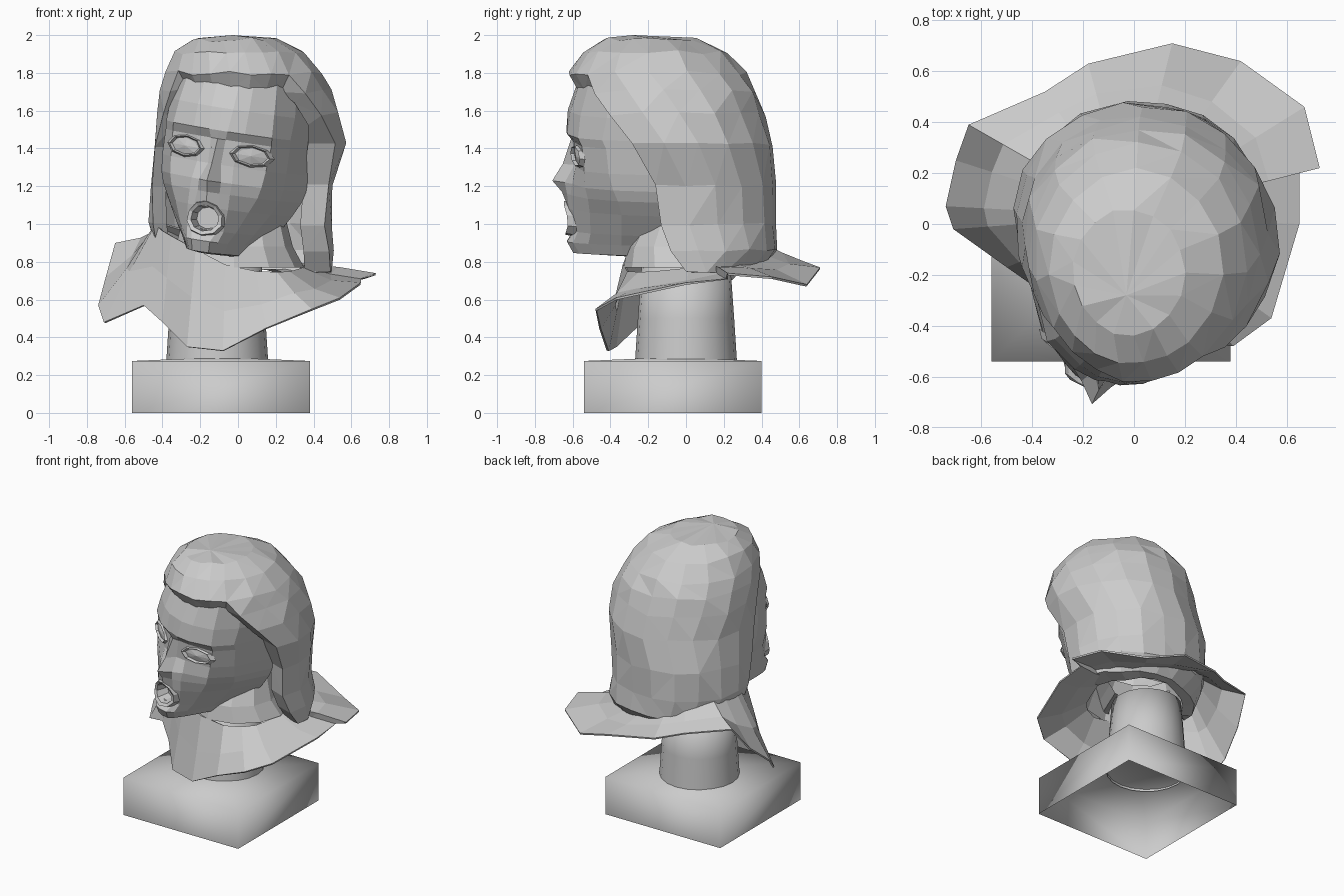
import bpy, bmesh, math, random
from mathutils import Vector

if "Cube" in bpy.data.objects:
    bpy.data.objects.remove(bpy.data.objects["Cube"])

random.seed(4)
stone = bpy.data.materials.new("stone_grey")
stone.diffuse_color = (0.6, 0.6, 0.6, 1)
stone.use_nodes = True
stone.node_tree.nodes["Principled BSDF"].inputs["Base Color"].default_value = stone.diffuse_color


def finish(name, bm, smooth=False):
    bmesh.ops.remove_doubles(bm, verts=bm.verts, dist=0.0005)
    bmesh.ops.recalc_face_normals(bm, faces=bm.faces)
    for f in bm.faces:
        f.smooth = smooth
    me = bpy.data.meshes.new(name)
    bm.to_mesh(me)
    bm.free()
    me.materials.append(stone)
    ob = bpy.data.objects.new(name, me)
    bpy.context.collection.objects.link(ob)
    return ob


def loft(bm, rings, closed=True):
    """Join equal rings of points with quads; returns the vertex rings."""
    vr = [[bm.verts.new(p) for p in r] for r in rings]
    n = len(vr[0])
    for a, b in zip(vr, vr[1:]):
        for j in range(n if closed else n - 1):
            k = (j + 1) % n
            bm.faces.new((a[j], a[k], b[k], b[j]))
    return vr


def fan(bm, ring, tip):
    t = bm.verts.new(tip)
    for j in range(len(ring)):
        bm.faces.new((ring[j], ring[(j + 1) % len(ring)], t))


def oval(cx, cy, rx, ry, z, n):
    return [(cx + rx * math.cos(2 * math.pi * i / n),
             cy + ry * math.sin(2 * math.pi * i / n), z) for i in range(n)]


# Square hollow plinth with a faintly domed top
bm = bmesh.new()
sq = [(-0.56, -0.54), (0.38, -0.54), (0.38, 0.40), (-0.56, 0.40)]
r = loft(bm, [[(x, y, 0) for x, y in sq], [(x, y, 0.275) for x, y in sq]])
fan(bm, r[1], (-0.09, -0.07, 0.295))
finish("plinth", bm, True)

# Round post carrying the bust
bm = bmesh.new()
r = loft(bm, [oval(-0.11, 0, 0.27, 0.27, 0.27, 20), oval(-0.11, 0, 0.255, 0.255, 0.5, 20),
              oval(-0.11, 0, 0.235, 0.235, 0.78, 20)])
bm.faces.new(r[-1])
finish("post", bm, True)

# Neck under the jaw, flaring into the shawl
bm = bmesh.new()
loft(bm, [oval(-0.02, -0.02, 0.27, 0.20, 1.04, 12), oval(-0.02, -0.03, 0.31, 0.28, 0.88, 12),
          oval(-0.02, 0.0, 0.37, 0.33, 0.77, 12)])
finish("neck", bm)

# Shawl spreading from the neck to an uneven hem
hem = [(-0.08, -0.42, 0.33), (0.15, -0.46, 0.45), (0.39, -0.48, 0.55), (0.54, -0.37, 0.61),
       (0.65, 0.0, 0.69), (0.65, 0.21, 0.71), (0.73, 0.22, 0.74), (0.67, 0.46, 0.72),
       (0.42, 0.64, 0.68), (0.15, 0.71, 0.77), (-0.18, 0.63, 0.80), (-0.35, 0.52, 0.84),
       (-0.65, 0.39, 0.90), (-0.70, 0.25, 0.72), (-0.74, 0.07, 0.57), (-0.71, -0.02, 0.48),
       (-0.50, -0.17, 0.57), (-0.40, -0.24, 0.48), (-0.27, -0.38, 0.35)]
centre = Vector((-0.02, 0.03, 0))
inner, middle = [], []
for p in hem:
    d = (Vector((p[0], p[1], 0)) - centre).normalized()
    q = centre + d * (0.36 + 0.06 * max(0, -d.x))
    q.z = 0.81 - (0.19 if d.x < 0 else 0.04) * d.x + 0.05 * d.y
    m = q.lerp(Vector(p), 0.5)
    m.z += random.uniform(-0.03, 0.015)
    inner.append(q)
    middle.append(m)
bm = bmesh.new()
loft(bm, [inner, middle, hem])
shawl = finish("shawl", bm)
mod = shawl.modifiers.new("thickness", "SOLIDIFY")
mod.thickness = 0.012

# Turned and tilted frame of the face: u = sideways, d = forward, h = height
ROLL, YAW = math.radians(9), math.radians(12)


def face_pt(u, d, h):
    x = u * math.cos(ROLL) + (h - 1.2) * math.sin(ROLL)
    z = 1.2 + (h - 1.2) * math.cos(ROLL) - u * math.sin(ROLL)
    return (-0.045 + x * math.cos(YAW) - d * math.sin(YAW),
            -0.12 - d * math.cos(YAW) - x * math.sin(YAW), z)


# Face: each row is height, midline depth, then (sideways, depth) pairs to the cheek
rows = [(1.80, .42, .06, .42, .13, .40, .24, .33, .32, .20),
        (1.62, .49, .06, .49, .14, .46, .26, .38, .34, .22),
        (1.50, .50, .05, .505, .14, .48, .27, .395, .34, .25),
        (1.455, .49, .04, .475, .12, .45, .27, .375, .34, .23),
        (1.32, .54, .035, .47, .10, .45, .26, .37, .34, .22),
        (1.23, .60, .06, .52, .11, .47, .25, .37, .335, .20),
        (1.17, .55, .06, .51, .11, .48, .235, .36, .32, .18),
        (1.09, .52, .07, .50, .11, .47, .20, .36, .28, .17),
        (0.97, .49, .07, .47, .10, .45, .15, .37, .21, .19),
        (0.91, .53, .05, .52, .085, .48, .12, .39, .17, .20),
        (0.85, .50, .045, .49, .07, .45, .10, .36, .14, .20),
        (0.84, .38, .03, .36, .05, .30, .08, .24, .12, .14)]
grid = []
for h, d0, *pairs in rows:
    half = list(zip(pairs[::2], pairs[1::2]))
    half.append((half[-1][0] + 0.06, -0.09))
    line = [(-u, d) for u, d in reversed(half)] + [(0, d0)] + half
    grid.append([face_pt(u, d, h) for u, d in line])
bm = bmesh.new()
vr = loft(bm, grid, closed=False)
# Opening for the mouth, either side of the midline
hole = {v for row in vr[7:9] for v in row[4:7]}
bmesh.ops.delete(bm, geom=[f for f in bm.faces if set(f.verts) <= hole], context="FACES")
finish("face", bm)

# Open mouth with raised lips and a deep inside
bm = bmesh.new()
rings = []
for s, d in ((1.0, .485), (0.9, .54), (0.7, .525), (0.58, .43)):
    ring = []
    for i in range(10):
        a = math.tau * i / 10 + math.pi / 2
        v = 0.1 * s * math.sin(a)
        u = 0.108 * s * math.cos(a) * (1 - v)
        ring.append(face_pt(u, d - 4 * u * u, 1.03 + v))
    rings.append(ring)
bm.faces.new(loft(bm, rings)[-1])
finish("mouth", bm)

# Almond eyes with lids
for side, name in ((-1, "eye_left"), (1, "eye_right")):
    bm = bmesh.new()
    rings = []
    for s, out in ((1.2, -0.005), (1.0, 0.022), (0.86, 0.004)):
        ring = []
        for i in range(8):
            a = math.tau * i / 8
            u = 0.18 + 0.095 * s * math.cos(a)
            ring.append(face_pt(side * u, 0.45 - (u - 0.1) * 0.47 + out,
                                1.39 + 0.052 * s * math.sin(a)))
        rings.append(ring)
    fan(bm, loft(bm, rings)[-1], face_pt(side * 0.18, 0.43, 1.39))
    finish(name, bm)

# Hair: height, centre x, half width, front y, back y, hairline y
hair = [(1.975, -.02, .22, -.44, .06, -.36), (1.91, .01, .34, -.55, .22, -.47),
        (1.80, .03, .42, -.62, .33, -.53), (1.70, .04, .455, -.615, .38, -.48),
        (1.58, .05, .49, -.60, .42, -.40), (1.42, .06, .51, -.60, .46, -.29),
        (1.20, .02, .49, -.45, .48, -.16), (1.00, .01, .48, -.40, .48, -.13),
        (0.86, .03, .47, -.40, .49, -.08), (0.75, .05, .45, -.36, .40, 0.0)]
BACK, FRONT = 12, 7
bm = bmesh.new()
back_rings, front_rings = [], []
for k, (z, cx, rx, yf, yb, hy) in enumerate(hair):
    cy, ry = (yf + yb) / 2, (yb - yf) / 2
    left = hy + (0.12 if z > 1.3 else 0.04)
    a0 = math.asin((hy - cy) / ry)
    a1 = math.pi - math.asin((left - cy) / ry)

    def arc(s, e, n):
        out = []
        for i in range(n):
            a = s + (e - s) * i / (n - 1)
            j = random.uniform(0.975, 1.02)
            out.append(bm.verts.new((cx + rx * j * math.cos(a), cy + ry * j * math.sin(a),
                                     z + random.uniform(-.012, .012))))
        return out
    back = arc(a0, a1, BACK)
    back_rings.append(back)
    if k < 3:   # the crown also runs across the forehead
        mid = arc(a1, a0 + math.tau, FRONT)
        for v in (mid[0], mid[-1]):
            bm.verts.remove(v)
        front_rings.append([back[-1]] + mid[1:-1] + [back[0]])
for rings in (back_rings, front_rings):
    for a, b in zip(rings, rings[1:]):
        for j in range(len(a) - 1):
            bm.faces.new((a[j], a[j + 1], b[j + 1], b[j]))
fan(bm, back_rings[0] + front_rings[0][1:-1], (-0.03, -0.28, 2.0))
# Thick lip along the hairline, turned in towards the face
edges = [e for e in bm.edges if e.is_boundary]
new = bmesh.ops.extrude_edge_only(bm, edges=edges)["geom"]
for v in new:
    if isinstance(v, bmesh.types.BMVert):
        high = v.co.z > 1.5
        v.co.x *= 0.84 if high or v.co.x < 0 else 0.72
        v.co.y += 0.05 if v.co.y < 0.1 else -0.06
        v.co.z -= 0.09 if v.co.z > 1.75 else 0.05 if high else 0
# Split the bent quads into facets
bmesh.ops.triangulate(bm, faces=[f for f in bm.faces if len(f.verts) > 3 and random.random() < 0.7])
finish("hair", bm)
